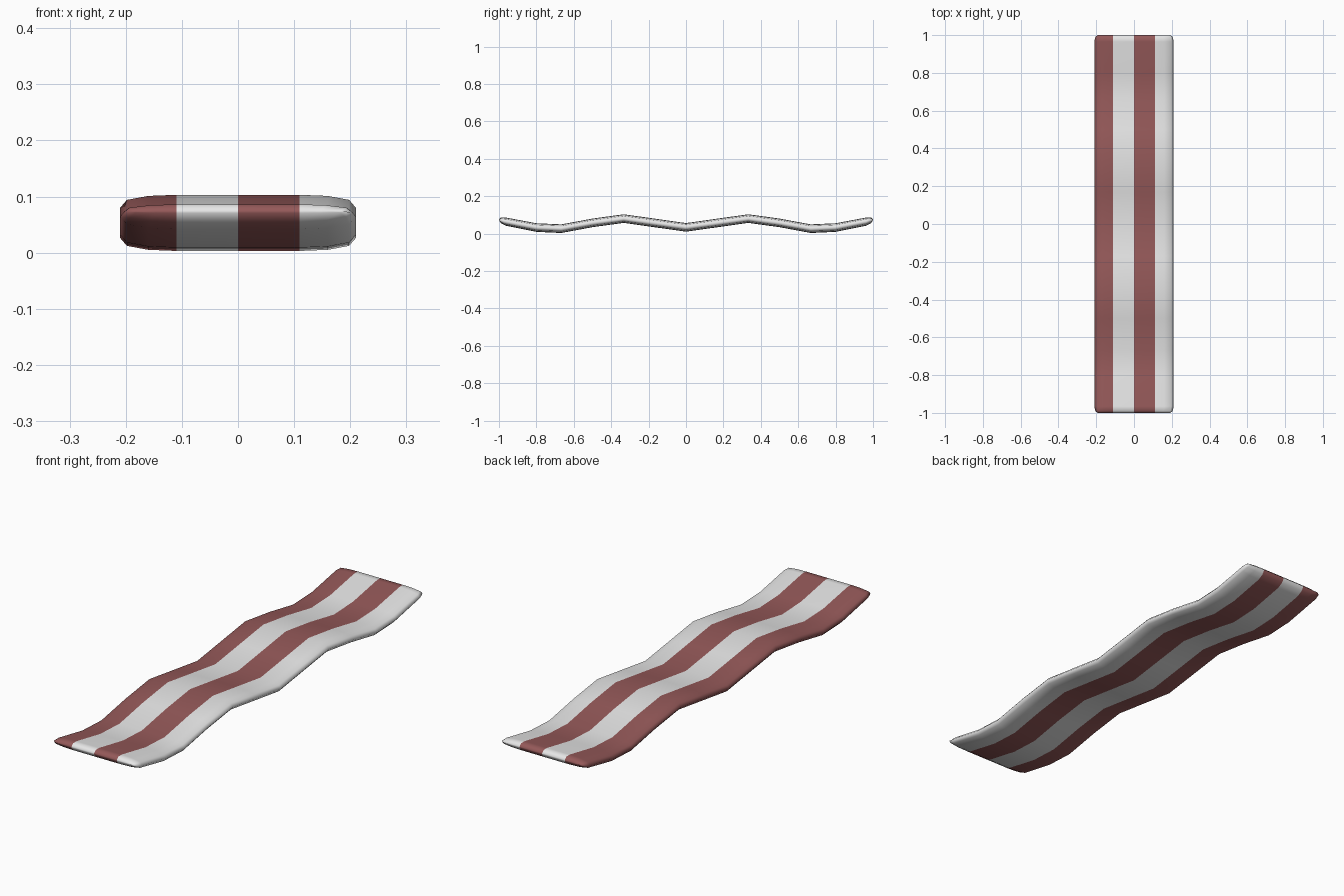
import bpy
import bmesh

if "Cube" in bpy.data.objects:
    bpy.data.objects.remove(bpy.data.objects["Cube"], do_unlink=True)


def make_material(name, colour):
    mat = bpy.data.materials.new(name)
    mat.use_nodes = True
    mat.diffuse_color = colour
    mat.node_tree.nodes["Principled BSDF"].inputs["Base Color"].default_value = colour
    return mat


# Wavy centre line of half the strip: (y, z, thickness scale, width scale)
half_wave = [(0, 0.033, 1, 1), (0.17, 0.057, 1, 1), (0.333, 0.08, 1, 1),
             (0.5, 0.057, 1, 1), (0.667, 0.026, 1, 1), (0.8, 0.032, 1, 1),
             (0.965, 0.064, 0.95, 1), (0.99, 0.071, 0.65, 0.975),
             (1.0, 0.073, 0.1, 0.92)]
stations = [(-y, z, t, w) for y, z, t, w in reversed(half_wave[1:])] + half_wave

# Rounded cross-section: top half left to right, then the bottom back again
half_top = [(0.0, 0.023), (0.11, 0.023), (0.16, 0.021), (0.198, 0.014)]
top = [(-x, h) for x, h in reversed(half_top[1:])] + half_top
section = [(-0.21, 0)] + top + [(0.21, 0)] + [(x, -h) for x, h in reversed(top)]


def section_x(x, width):
    # Only the rounded edges narrow, so the stripes stay straight
    if abs(x) <= 0.11:
        return x
    return x * width


bm = bmesh.new()
rings = [[bm.verts.new((section_x(x, w), y, z + h * t)) for x, h in section]
         for y, z, t, w in stations]
count = len(section)
for a, b in zip(rings, rings[1:]):
    for i in range(count):
        j = (i + 1) % count
        bm.faces.new((a[i], a[j], b[j], b[i]))

# Close both ends with strips joining top and bottom
for ring in (rings[0], rings[-1]):
    last = len(top) + 1
    for i in range(last):
        lower = [ring[(count - i - 1) % count], ring[(count - i) % count]]
        corners = list(dict.fromkeys([ring[i], ring[i + 1]] + lower))
        bm.faces.new(corners)
bmesh.ops.recalc_face_normals(bm, faces=bm.faces)

# Lengthwise stripes of lean and fat
for face in bm.faces:
    x = face.calc_center_median().x
    face.material_index = 0 if x < -0.11 or 0 < x < 0.11 else 1
    face.smooth = True

mesh = bpy.data.meshes.new("wavy_strip")
bm.to_mesh(mesh)
bm.free()
mesh.materials.append(make_material("lean red", (0.3, 0.1, 0.1, 1)))
mesh.materials.append(make_material("fat white", (0.8, 0.8, 0.8, 1)))
strip = bpy.data.objects.new("wavy_strip", mesh)
bpy.context.collection.objects.link(strip)
